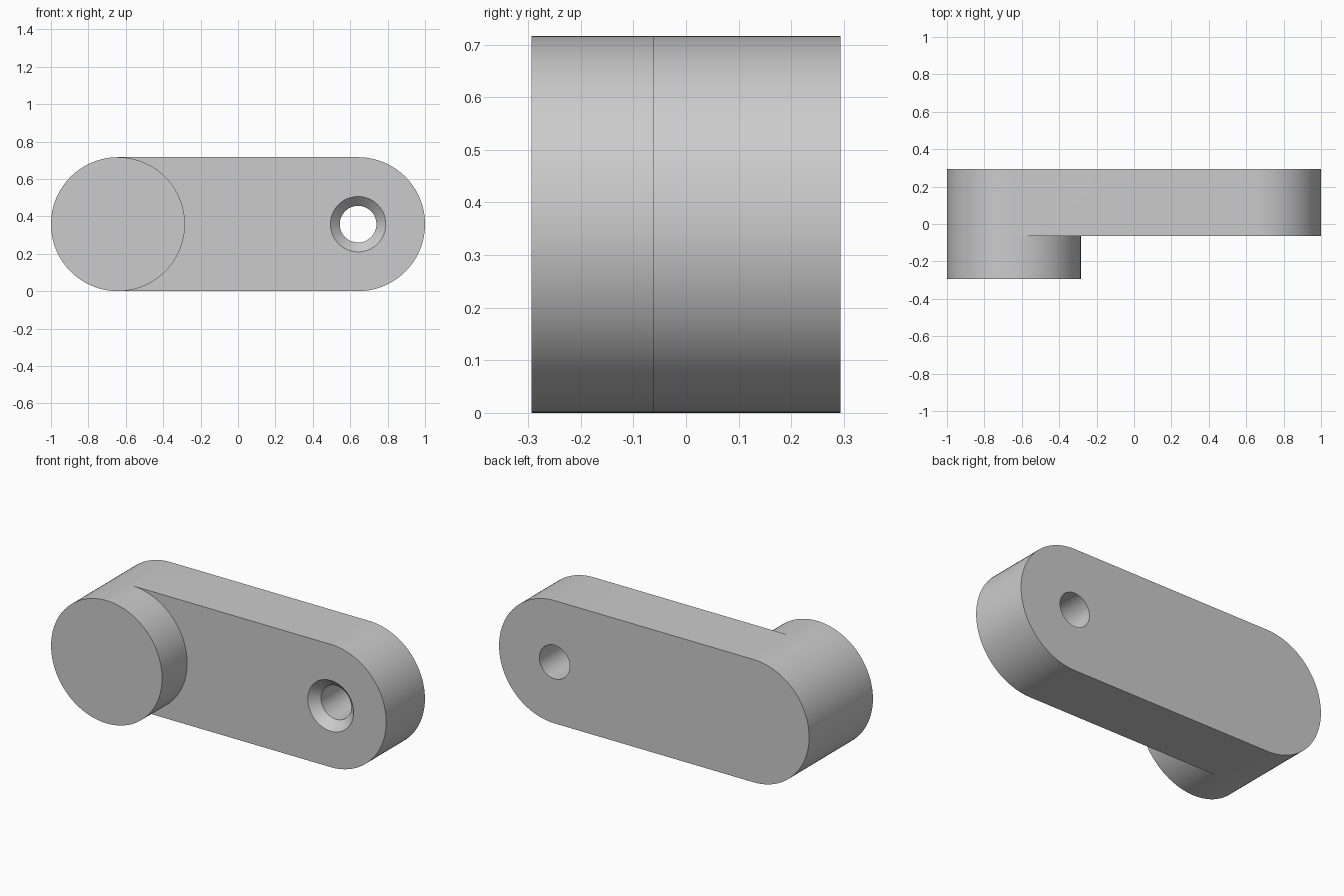
import bpy
import bmesh
from math import cos, sin, pi

cube = bpy.data.objects.get("Cube")
if cube:
    bpy.data.objects.remove(cube, do_unlink=True)

RADIUS = 0.358            # rounded ends and boss
END = 1 - RADIUS          # distance of each end centre from the middle
FRONT, STEP, BACK = -0.294, -0.063, 0.294
BORE, RIM, SINK = 0.098, 0.148, 0.05
SEGMENTS = 48             # per half circle

bm = bmesh.new()


def half(cx, radius, start):
    """Points of a half circle in the x-z plane, turning from the start angle."""
    angles = [start + pi * i / SEGMENTS for i in range(SEGMENTS + 1)]
    return [(cx + radius * cos(a), RADIUS + radius * sin(a)) for a in angles]


def circle(cx, radius):
    return half(cx, radius, -pi / 2) + half(cx, radius, pi / 2)[1:-1]


def wall(loop_a, y_a, loop_b, y_b):
    """Closed band of quads between two matching loops."""
    a = [bm.verts.new((x, y_a, z)) for x, z in loop_a]
    b = [bm.verts.new((x, y_b, z)) for x, z in loop_b]
    for i in range(len(a)):
        j = (i + 1) % len(a)
        bm.faces.new((a[i], a[j], b[j], b[i]))


# Side walls of the arm and of the round boss, flush at the shared end
outline = half(END, RADIUS, -pi / 2) + half(-END, RADIUS, pi / 2)
boss = circle(-END, RADIUS)
wall(outline, STEP, outline, BACK)
wall(boss, FRONT, boss, STEP)

# Countersunk through hole
rim, bore = circle(END, RIM), circle(END, BORE)
wall(rim, STEP, bore, STEP + SINK)
wall(bore, STEP + SINK, bore, BACK)

# Weld the walls, then cap the open outlines on each flat plane
bmesh.ops.remove_doubles(bm, verts=bm.verts[:], dist=0.0001)
for y in (FRONT, STEP, BACK):
    edges = [e for e in bm.edges
             if e.is_boundary and all(abs(v.co.y - y) < 0.001 for v in e.verts)]
    bmesh.ops.triangle_fill(bm, edges=edges, use_beauty=True, normal=(0, 1, 0))
bmesh.ops.recalc_face_normals(bm, faces=bm.faces[:])

mesh = bpy.data.meshes.new("arm_with_boss")
bm.to_mesh(mesh)
bm.free()
arm = bpy.data.objects.new("arm_with_boss", mesh)
bpy.context.collection.objects.link(arm)

# Plain grey material
grey = bpy.data.materials.new("light_grey")
grey.use_nodes = True
colour = (0.6, 0.6, 0.6, 1)
grey.diffuse_color = colour
grey.node_tree.nodes["Principled BSDF"].inputs["Base Color"].default_value = colour
mesh.materials.append(grey)

# Smooth curved walls, crisp rims
bpy.ops.object.select_all(action="DESELECT")
arm.select_set(True)
bpy.context.view_layer.objects.active = arm
bpy.ops.object.shade_smooth_by_angle(angle=pi / 6)
